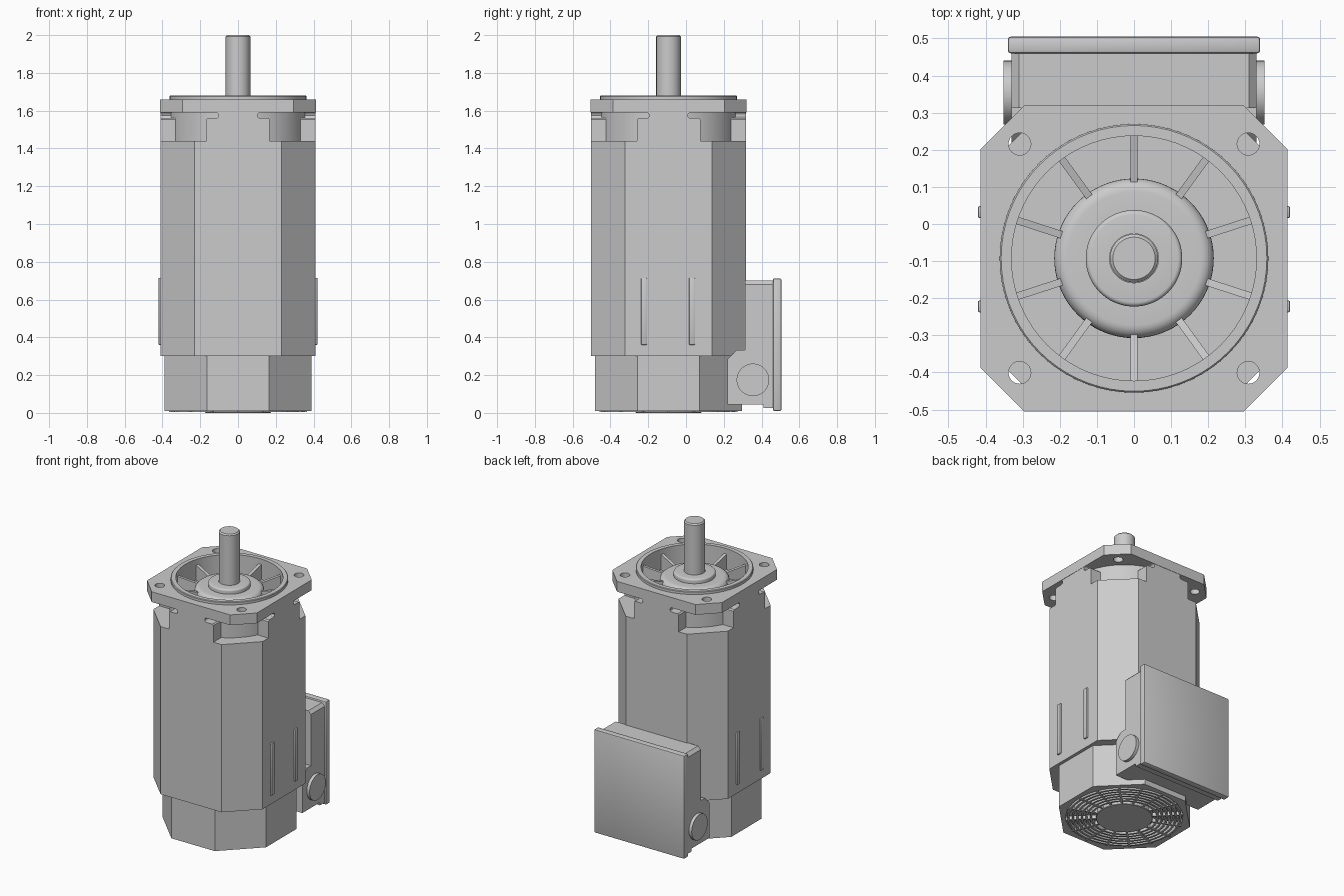
import bpy, bmesh, math
from mathutils import Vector, Matrix

if "Cube" in bpy.data.objects:
    bpy.data.objects.remove(bpy.data.objects["Cube"])

CY = -0.0925  # y of the motor axis


def finish(name, bm, smooth=True, bevel=0, segs=2):
    bmesh.ops.recalc_face_normals(bm, faces=bm.faces)
    me = bpy.data.meshes.new(name)
    bm.to_mesh(me)
    bm.free()
    ob = bpy.data.objects.new(name, me)
    bpy.context.collection.objects.link(ob)
    bpy.ops.object.select_all(action='DESELECT')
    ob.select_set(True)
    bpy.context.view_layer.objects.active = ob
    if bevel:
        m = ob.modifiers.new("bevel", 'BEVEL')
        m.width, m.segments = bevel, segs
        bpy.ops.object.modifier_apply(modifier=m.name)
    if smooth:
        bpy.ops.object.shade_smooth_by_angle(angle=math.radians(30))
    return ob


def prism(name, pts, a, b, axis='Z', rot=0, center=(0, 0, 0), **kw):
    """Extrude a 2D outline from a to b; outline lies in xy, yz or xz."""
    put = {'Z': lambda u, v, w: (u, v, w), 'X': lambda u, v, w: (w, u, v),
           'Y': lambda u, v, w: (u, w, v)}[axis]
    bm = bmesh.new()
    M = Matrix.Translation(center) @ Matrix.Rotation(rot, 4, 'Z')
    lo = [bm.verts.new(M @ Vector(put(u, v, a))) for u, v in pts]
    hi = [bm.verts.new(M @ Vector(put(u, v, b))) for u, v in pts]
    bm.faces.new(lo)
    bm.faces.new(hi)
    for i in range(len(pts)):
        j = (i + 1) % len(pts)
        bm.faces.new((lo[i], lo[j], hi[j], hi[i]))
    return finish(name, bm, **kw)


def box(name, x0, x1, y0, y1, z0, z1, **kw):
    return prism(name, [(x0, y0), (x1, y0), (x1, y1), (x0, y1)], z0, z1, **kw)


def octagon(h, f):
    return [(f, -h), (h, -f), (h, f), (f, h), (-f, h), (-h, f), (-h, -f), (-f, -h)]


def circle(r, u=0, v=0, n=48):
    return [(u + r * math.cos(2 * math.pi * i / n), v + r * math.sin(2 * math.pi * i / n))
            for i in range(n)]


def lathe(name, prof, closed=False, n=72):
    """Spin an (r, z) profile about the motor axis."""
    bm = bmesh.new()
    vs = [bm.verts.new((r, CY, z)) for r, z in prof]
    edges = [bm.edges.new(p) for p in zip(vs, vs[1:])]
    if closed:
        edges.append(bm.edges.new((vs[-1], vs[0])))
    bmesh.ops.spin(bm, geom=vs + edges, cent=(0, CY, 0), axis=(0, 0, 1),
                   angle=2 * math.pi, steps=n)
    bmesh.ops.remove_doubles(bm, verts=bm.verts, dist=1e-5)
    return finish(name, bm)


def cut(ob, cutter):
    m = ob.modifiers.new("cut", 'BOOLEAN')
    m.operation, m.object, m.solver = 'DIFFERENCE', cutter, 'EXACT'
    bpy.context.view_layer.objects.active = ob
    bpy.ops.object.modifier_apply(modifier=m.name)
    bpy.data.objects.remove(cutter)


AX = (0, CY, 0)

# Main octagonal body and the narrower fan housing
prism("motor_body", octagon(0.411, 0.23), 0.30, 1.44, center=AX, smooth=False)
fan = prism("fan_housing", octagon(0.39, 0.163), 0.01, 0.31, center=AX, smooth=False)
cut(fan, prism("fan_cutter", circle(0.36, n=64), -0.05, 0.04, center=AX))

# Fan grille: centre disc, rings and spokes
lathe("grille_disc", [(0, 0.0), (0.172, 0.0), (0.175, 0.003), (0.175, 0.05), (0, 0.05)])
for i in range(6):
    r = 0.20 + 0.028 * i
    lathe(f"grille_ring_{i}", [(r, 0.004), (r + 0.012, 0.004), (r + 0.012, 0.03), (r, 0.03)],
          closed=True)
for i in range(16):
    box(f"grille_spoke_{i}", 0.165, 0.365, -0.006, 0.006, 0.004, 0.03,
        rot=math.pi * i / 8, center=AX, smooth=False)

# Mounting flange with a central opening and four bolt holes
flange = prism("mounting_flange", octagon(0.413, 0.295), 1.59, 1.66, center=AX, smooth=False)
cut(flange, prism("bore_cutter", circle(0.345, n=72), 1.5, 1.8, center=AX))
for sx in (-1, 1):
    for sy in (-1, 1):
        cut(flange, prism("bolt_cutter", circle(0.03, sx * 0.308, sy * 0.308, 32), 1.5, 1.8,
                          center=AX))
bpy.context.view_layer.objects.active = flange
flange.select_set(True)
bpy.ops.object.shade_smooth_by_angle(angle=math.radians(30))

# End bell: neck, raised spigot ring, recess and rounded bearing hub
hub = [(0.215 - 0.035 * (1 - math.cos(a)), 1.59 + 0.035 * math.sin(a))
       for a in [math.pi / 2 * k / 6 for k in range(7)]]
boss = [(0.13 - 0.012 * (1 - math.cos(a)), 1.643 + 0.012 * math.sin(a))
        for a in [math.pi / 2 * k / 4 for k in range(5)]]
lathe("end_bell", [(0, 1.43), (0.37, 1.43), (0.37, 1.60), (0.362, 1.60), (0.362, 1.676),
                   (0.358, 1.68), (0.33, 1.68), (0.33, 1.54), (0.215, 1.54)]
      + hub + [(0.13, 1.625)] + boss + [(0.066, 1.655), (0.066, 1.63), (0, 1.63)])

# Ten radial ribs inside the recess
for i in range(10):
    prism(f"bell_rib_{i}", [(0.19, 1.53), (0.335, 1.53), (0.335, 1.645), (0.19, 1.61)],
          -0.01, 0.01, axis='Y', rot=math.radians(90 + 36 * i), center=AX, smooth=False)

# Output shaft
lathe("output_shaft", [(0, 1.60), (0.065, 1.60), (0.065, 1.992), (0.057, 2.0), (0, 2.0)])

# Four side pads joining body to flange, with round-ended slots under the flange
slot = [(0.117 - 0.015 * math.sin(a), 1.575 - 0.015 * math.cos(a))
        for a in [math.pi * k / 6 for k in range(7)]]
half = [(0.168, 1.435), (0.168, 1.552), (0.16, 1.56)] + slot + [(0.117, 1.592)]
pad = half + [(-u, v) for u, v in reversed(half)]
for i in range(4):
    prism(f"side_pad_{i}", pad, -0.411, -0.331, axis='Y', rot=math.pi / 2 * i, center=AX)

# Raised strips low on both sides
for side, s in (("left", -1), ("right", 1)):
    for i, y in enumerate((-0.222, 0.032)):
        x = sorted((s * 0.40, s * 0.421))
        box(f"{side}_strip_{i}", *x, y - 0.016, y + 0.016, 0.36, 0.715, bevel=0.005)

# Terminal box at the back: chamfered upper part and a deeper lower part
c = 0.02
prism("terminal_box", [(-0.33, 0.025), (0.33, 0.025), (0.33, 0.70 - c), (0.33 - c, 0.70),
                       (-0.33 + c, 0.70), (-0.33, 0.70 - c)], 0.41, 0.465, axis='Y', smooth=False)
prism("terminal_box_back", [(-0.33, 0.045), (0.33, 0.045), (0.33, 0.70 - c), (0.33 - c, 0.70),
                            (-0.33 + c, 0.70), (-0.33, 0.70 - c)], 0.312, 0.412, axis='Y',
      smooth=False)
prism("terminal_box_foot", [(0.22, 0.045), (0.32, 0.045), (0.32, 0.332), (0.268, 0.332),
                            (0.22, 0.285)], -0.33, 0.33, axis='X', smooth=False)
box("terminal_lid", -0.34, 0.34, 0.46, 0.505, 0.01, 0.712, bevel=0.008)

# Round cable plugs on both sides of the terminal box
for side, s in (("left", -1), ("right", 1)):
    prism(f"{side}_cable_plug", circle(0.086, 0.354, 0.175), s * 0.32, s * 0.351, axis='X')
